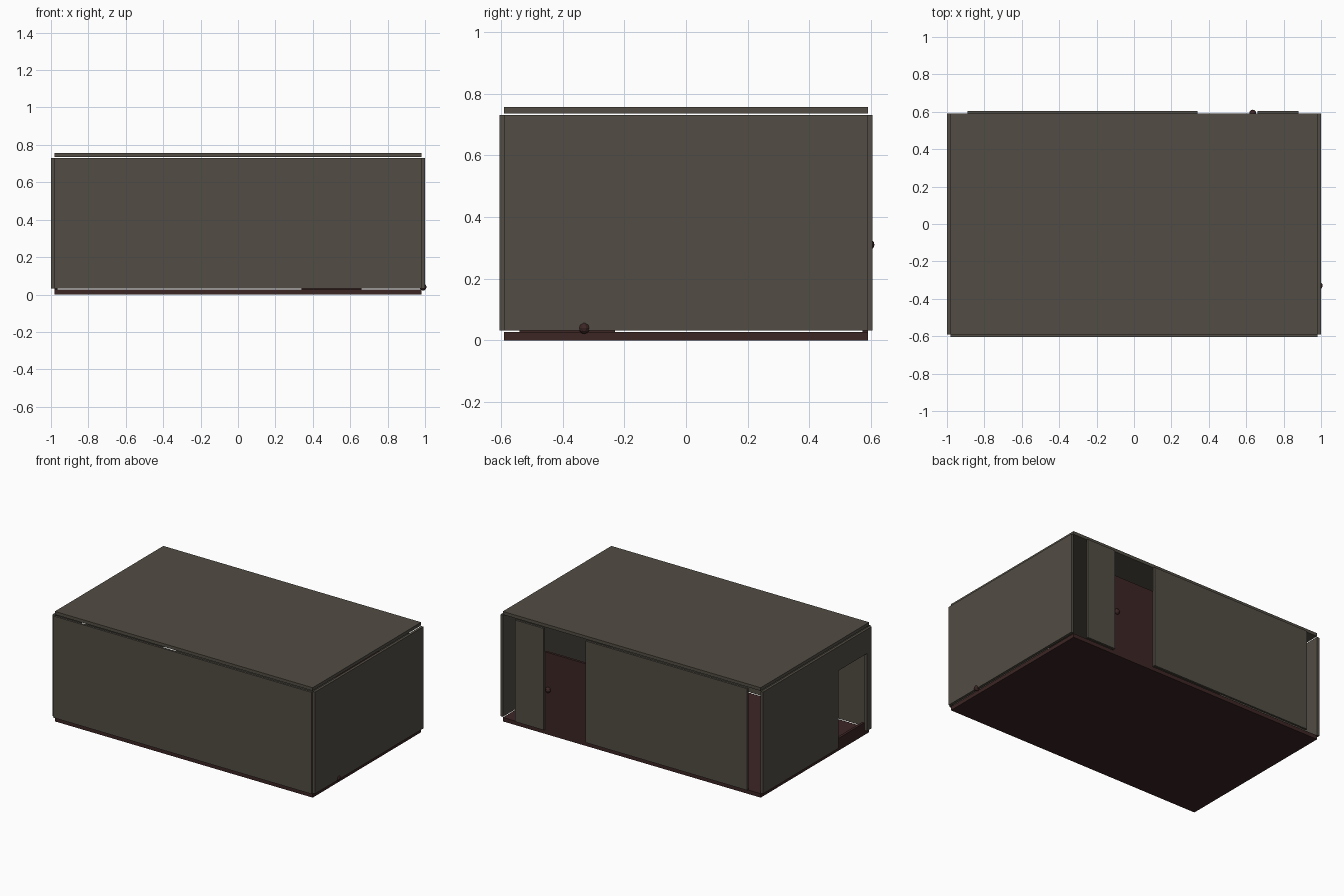
import bpy, math

if "Cube" in bpy.data.objects:
    bpy.data.objects.remove(bpy.data.objects["Cube"])


def material(name, rgb):
    m = bpy.data.materials.new(name)
    m.diffuse_color = (*rgb, 1)
    m.use_nodes = True
    m.node_tree.nodes["Principled BSDF"].inputs["Base Color"].default_value = m.diffuse_color
    return m


PLASTER = material("grey_brown_plaster", (0.084, 0.075, 0.058))
WOOD = material("dark_red_wood", (0.045, 0.019, 0.018))


def box(name, x, y, z, mat):
    """Box from its (min, max) range on each axis."""
    bpy.ops.mesh.primitive_cube_add(size=1, location=[(a + b) / 2 for a, b in (x, y, z)])
    ob = bpy.context.object
    ob.name = name
    ob.scale = [b - a for a, b in (x, y, z)]
    bpy.ops.object.transform_apply(location=False, rotation=False, scale=True)
    ob.data.materials.append(mat)
    return ob


def knob(name, loc):
    bpy.ops.mesh.primitive_uv_sphere_add(segments=10, ring_count=6, radius=0.019, location=loc)
    ob = bpy.context.object
    ob.name = name
    ob.data.materials.append(WOOD)


W, D = 0.982, 0.59          # inner half width and half depth
OX, OY = 1.0, 0.605         # outer half width and half depth
Z0, Z1 = 0.031, 0.731       # wall bottom and top
DOOR_TOP = 0.565

# Floor and ceiling slabs
box("floor", (-W, W), (-D, D), (0, 0.027), WOOD)
box("ceiling", (-W, W), (-D, D), (0.735, 0.757), PLASTER)

# Closed front and right walls
box("front_wall", (-W, W), (-OY, -D), (Z0, Z1), PLASTER)
box("right_wall", (W, OX), (-D, D), (Z0, Z1), PLASTER)

# Back wall in two pieces with a full-height doorway between them
box("back_wall_long", (-0.89, 0.34), (D, OY), (Z0, Z1), PLASTER)
box("back_wall_short", (0.66, 0.88), (D, OY), (Z0, Z1), PLASTER)

# Left wall with a doorway cut through it
left = box("left_wall", (-OX, -W), (-D, D), (Z0, Z1), PLASTER)
cutter = box("doorway_cutter", (-1.1, -0.9), (-0.54, -0.23), (-0.1, DOOR_TOP), PLASTER)
cutter.hide_render = True
cutter.hide_set(True)
mod = left.modifiers.new("doorway", "BOOLEAN")
mod.operation = "DIFFERENCE"
mod.solver = "EXACT"
mod.object = cutter
bpy.context.view_layer.objects.active = left
bpy.ops.object.modifier_apply(modifier=mod.name)
bpy.data.objects.remove(cutter)

# Door panel in the back doorway, sill in the left doorway
box("back_door", (0.34, 0.66), (0.573, 0.59), (0.027, DOOR_TOP), WOOD)
box("left_door_sill", (-W, -0.965), (-0.54, -0.23), (0.027, 0.085), WOOD)

# Knobs
knob("back_door_knob", (0.635, 0.592, 0.31))
knob("right_wall_knob", (0.99, -0.33, 0.04))
